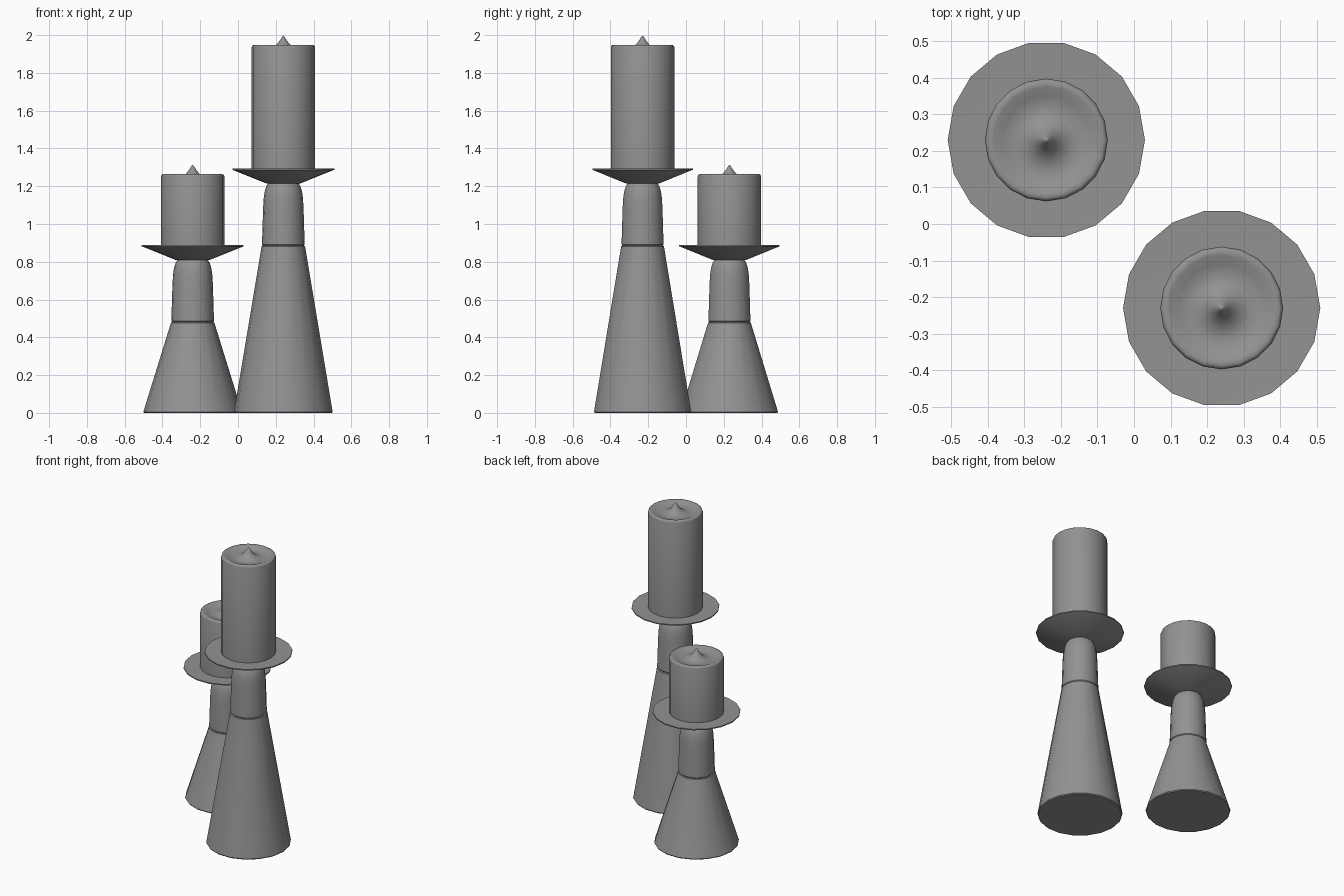
import bpy, bmesh, math

if "Cube" in bpy.data.objects:
    bpy.data.objects.remove(bpy.data.objects["Cube"])

# dark grey used on every part
grey = bpy.data.materials.new("dark_grey")
grey.diffuse_color = (0.29, 0.29, 0.29, 1)
grey.use_nodes = True
grey.node_tree.nodes["Principled BSDF"].inputs["Base Color"].default_value = grey.diffuse_color


def lathe(name, profile, x, y, sides=18, smooth=35):
    """Revolve an (r, z) profile about a vertical axis; r = 0 makes a pole."""
    bm = bmesh.new()
    rings = []
    for r, z in profile:
        if r == 0:
            rings.append([bm.verts.new((0, 0, z))] * sides)
        else:
            rings.append([bm.verts.new((r * math.cos(a), r * math.sin(a), z))
                          for a in (2 * math.pi * i / sides for i in range(sides))])
    for lo, hi in zip(rings, rings[1:]):
        for i in range(sides):
            j = (i + 1) % sides
            corners = list(dict.fromkeys((lo[i], lo[j], hi[j], hi[i])))
            bm.faces.new(corners)
    bmesh.ops.recalc_face_normals(bm, faces=bm.faces)
    mesh = bpy.data.meshes.new(name)
    bm.to_mesh(mesh)
    bm.free()
    mesh.materials.append(grey)
    obj = bpy.data.objects.new(name, mesh)
    obj.location = (x, y, 0)
    bpy.context.collection.objects.link(obj)
    bpy.ops.object.select_all(action='DESELECT')
    obj.select_set(True)
    bpy.context.view_layer.objects.active = obj
    bpy.ops.object.shade_smooth_by_angle(angle=math.radians(smooth))
    return obj


def candlestick(label, x, y, base_h, candle_top):
    b, t = base_h, candle_top
    plate = b + 0.405   # height of the plate rim

    # tapering foot with a thin step at its top
    lathe(label + "_base", [(0, 0), (0.257, 0), (0.261, 0.006), (0.115, b - 0.004),
                            (0.109, b), (0, b)], x, y)
    # neck with a rounded shoulder
    lathe(label + "_neck", [(0, b), (0.109, b), (0.113, b + 0.006), (0.107, b + 0.2),
                            (0.104, b + 0.25), (0.099, b + 0.285), (0.091, b + 0.312),
                            (0.08, b + 0.33), (0, b + 0.335)], x, y)
    # drip plate, conical underneath and nearly flat on top
    lathe(label + "_drip_plate", [(0, plate - 0.077), (0.088, plate - 0.077),
                                  (0.27, plate - 0.004), (0.27, plate + 0.003),
                                  (0.165, plate), (0, plate)], x, y)
    # candle with rounded rim, melted hollow and pointed wick
    lathe(label + "_candle", [(0, plate - 0.005), (0.168, plate - 0.005),
                              (0.168, t - 0.012), (0.165, t - 0.004), (0.158, t),
                              (0.145, t - 0.002), (0.12, t - 0.013), (0.09, t - 0.02),
                              (0.06, t - 0.014), (0.035, t + 0.003),
                              (0.018, t + 0.024), (0.006, t + 0.044),
                              (0, t + 0.049)], x, y, sides=20, smooth=50)


candlestick("tall", 0.24, -0.23, 0.886, 1.948)
candlestick("short", -0.24, 0.23, 0.481, 1.264)
